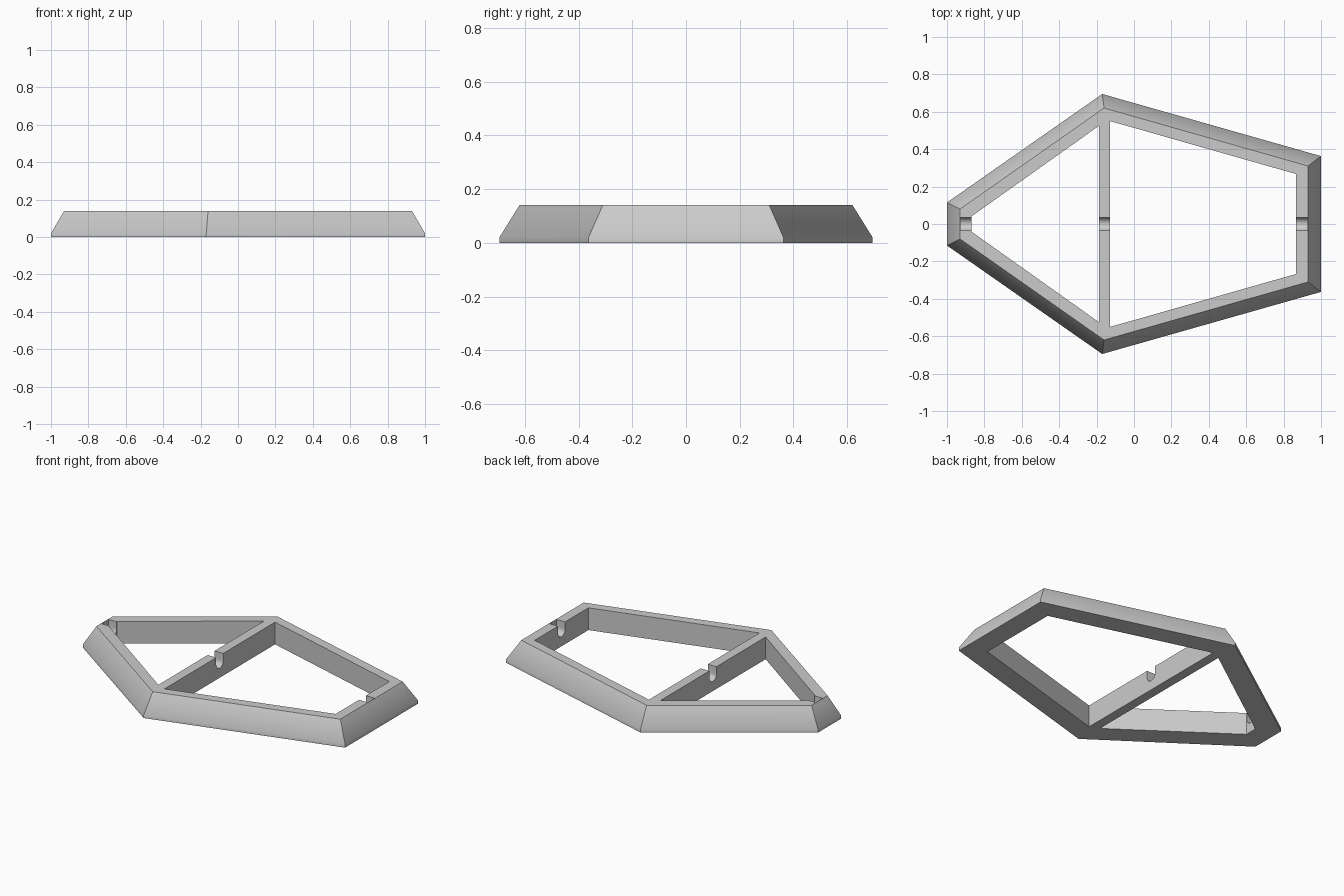
import bpy, math

cube = bpy.data.objects.get("Cube")
if cube:
    bpy.data.objects.remove(cube, do_unlink=True)

HEIGHT = 0.14
BAND = 0.02

# Single grey material
grey = bpy.data.materials.new("plain grey")
grey.use_nodes = True
colour = (0.6, 0.6, 0.6, 1)
grey.diffuse_color = colour
grey.node_tree.nodes["Principled BSDF"].inputs["Base Color"].default_value = colour


def mirrored(half):
    """Close a half outline (y > 0, running along +x) across the x axis."""
    return [(x, -y) for x, y in half] + [(x, y) for x, y in reversed(half)]


def loft(name, rings):
    """Closed solid through a stack of matching 3D rings."""
    n = len(rings[0])
    faces = [list(reversed(range(n))), [len(rings) * n - n + i for i in range(n)]]
    for r in range(len(rings) - 1):
        for i in range(n):
            j = (i + 1) % n
            faces.append([r * n + i, r * n + j, (r + 1) * n + j, (r + 1) * n + i])
    mesh = bpy.data.meshes.new(name)
    mesh.from_pydata([p for ring in rings for p in ring], [], faces)
    mesh.materials.append(grey)
    obj = bpy.data.objects.new(name, mesh)
    bpy.context.collection.objects.link(obj)
    return obj


def at_height(outline, z):
    return [(x, y, z) for x, y in outline]


# Bevelled outer body
outer = mirrored([(-1, 0.115), (-0.17, 0.695), (1, 0.363)])
top = mirrored([(-0.93, 0.08), (-0.16, 0.62), (0.93, 0.31)])
frame = loft("frame", [at_height(outer, 0), at_height(outer, BAND), at_height(top, HEIGHT)])

# Two openings, leaving the crossbar between them
openings = [
    mirrored([(-0.87, 0.04), (-0.187, 0.525)]),
    mirrored([(-0.127, 0.55), (0.867, 0.267)]),
]
cutters = [loft("opening_cutter", [at_height(o, -0.1), at_height(o, 0.3)]) for o in openings]

# Round-bottomed notches in the crossbar and both ends
radius, floor = 0.035, 0.06
arc = [math.pi + math.pi * i / 12 for i in range(13)]
section = [(radius * math.cos(a), floor + radius + radius * math.sin(a)) for a in arc]
section += [(radius, 0.3), (-radius, 0.3)]
for x0, x1 in [(-0.928, -0.84), (-0.22, -0.1), (0.84, 0.928)]:
    cutters.append(loft("notch_cutter", [[(x, y, z) for y, z in section] for x in (x0, x1)]))

bpy.ops.object.select_all(action="DESELECT")
bpy.context.view_layer.objects.active = frame
frame.select_set(True)
for cutter in cutters:
    cutter.hide_render = True
    mod = frame.modifiers.new("cut", "BOOLEAN")
    mod.operation = "DIFFERENCE"
    mod.solver = "EXACT"
    mod.object = cutter
    bpy.ops.object.modifier_apply(modifier=mod.name)
    bpy.data.objects.remove(cutter, do_unlink=True)

bpy.ops.object.shade_smooth_by_angle(angle=math.radians(32))
